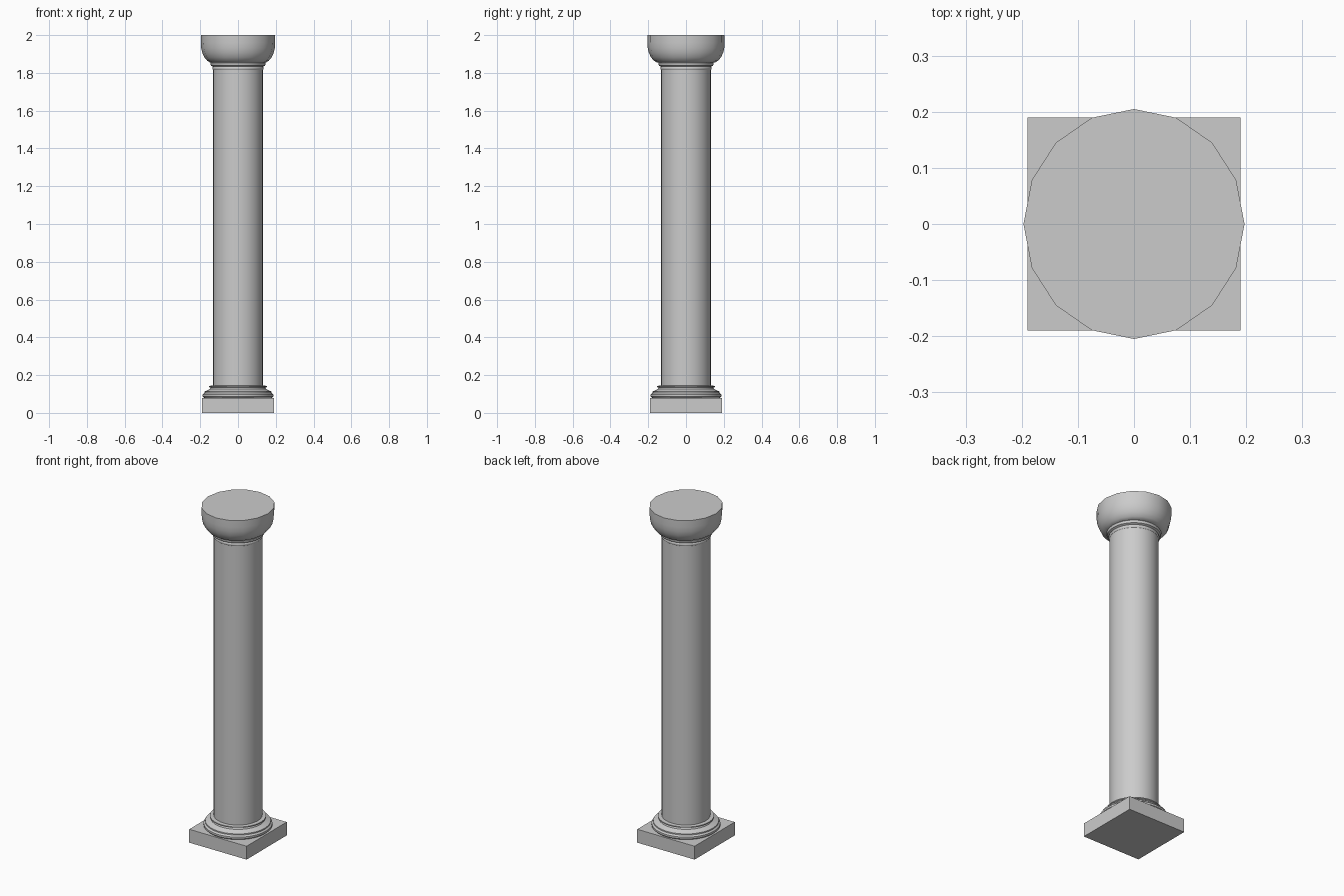
import bpy
import math

cube = bpy.data.objects.get("Cube")
if cube:
    bpy.data.objects.remove(cube)

stone = bpy.data.materials.new("grey_stone")
stone.use_nodes = True
colour = (0.6, 0.6, 0.6, 1)
stone.diffuse_color = colour
stone.node_tree.nodes["Principled BSDF"].inputs["Base Color"].default_value = colour


def lathe(name, profile, sides=16, y_scale=1.0, smooth=40):
    """Turn a (radius, height) profile around z and close both ends."""
    verts = [(r * math.cos(2 * math.pi * i / sides),
              r * math.sin(2 * math.pi * i / sides) * y_scale, z)
             for r, z in profile for i in range(sides)]
    faces = []
    for k in range(len(profile) - 1):
        for i in range(sides):
            j = (i + 1) % sides
            a, b = k * sides, (k + 1) * sides
            faces.append((a + i, a + j, b + j, b + i))
    faces.append(tuple(reversed(range(sides))))
    faces.append(tuple(range(len(verts) - sides, len(verts))))
    mesh = bpy.data.meshes.new(name)
    mesh.from_pydata(verts, [], faces)
    mesh.materials.append(stone)
    obj = bpy.data.objects.new(name, mesh)
    bpy.context.collection.objects.link(obj)
    bpy.ops.object.select_all(action='DESELECT')
    obj.select_set(True)
    bpy.context.view_layer.objects.active = obj
    bpy.ops.object.shade_smooth_by_angle(angle=math.radians(smooth))
    return obj


# Square plinth
bpy.ops.mesh.primitive_cube_add(size=1, location=(0, 0, 0.04))
plinth = bpy.context.object
plinth.name = "plinth"
plinth.scale = (0.38, 0.38, 0.08)
plinth.data.materials.append(stone)

# Moulded base rings
lathe("base_moulding", [(0.178, 0.078), (0.187, 0.087), (0.187, 0.098),
                        (0.178, 0.106), (0.178, 0.113), (0.165, 0.118),
                        (0.148, 0.126), (0.145, 0.134), (0.153, 0.137),
                        (0.153, 0.143), (0.132, 0.145)], sides=32)

# Plain shaft
lathe("shaft", [(0.132, 0.13), (0.132, 1.84)], sides=32)

# Neck rings under the capital
lathe("neck_rings", [(0.132, 1.815), (0.136, 1.82), (0.136, 1.828),
                     (0.132, 1.833), (0.143, 1.838), (0.146, 1.845),
                     (0.146, 1.852), (0.140, 1.858)], sides=32)

# Bowl-shaped capital
lathe("capital", [(0.148, 1.855), (0.163, 1.864), (0.178, 1.882),
                  (0.189, 1.906), (0.195, 1.932), (0.197, 1.96),
                  (0.197, 2.0)], y_scale=1.04)
